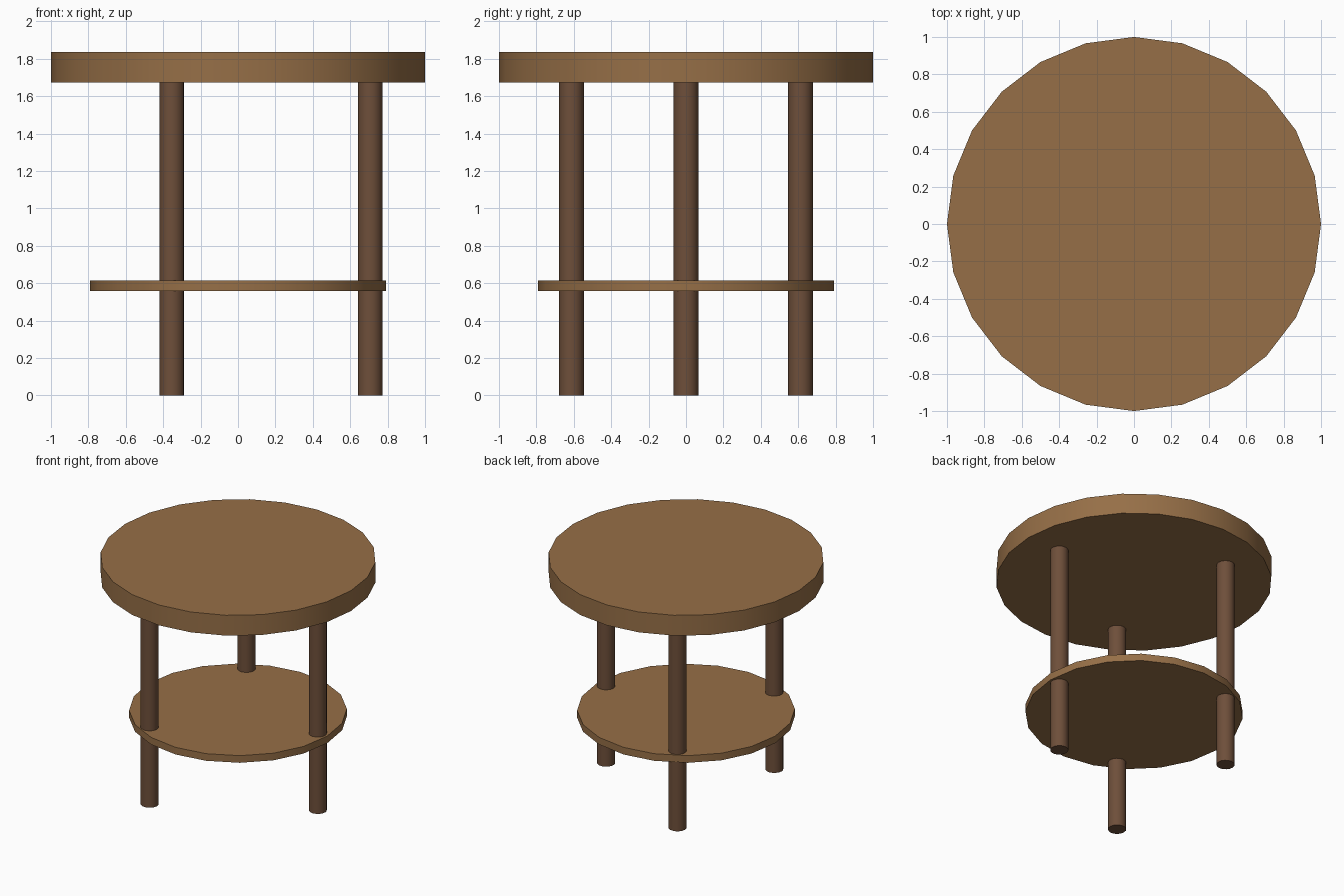
import bpy
import math

if "Cube" in bpy.data.objects:
    bpy.data.objects.remove(bpy.data.objects["Cube"])


def linear(c):
    c /= 255
    return c / 12.92 if c <= 0.04045 else ((c + 0.055) / 1.055) ** 2.4


def material(name, rgb):
    m = bpy.data.materials.new(name)
    m.diffuse_color = (*[linear(c) for c in rgb], 1)
    m.use_nodes = True
    m.node_tree.nodes["Principled BSDF"].inputs["Base Color"].default_value = m.diffuse_color
    return m


light_wood = material("light wood", (150, 111, 71))
dark_wood = material("dark wood", (110, 79, 58))


def disc(name, sides, radius, z0, z1, mat, x=0, y=0):
    # polygon prism with a vertex on the +x axis
    bpy.ops.mesh.primitive_cylinder_add(vertices=sides, radius=radius, depth=z1 - z0,
                                        location=(x, y, (z0 + z1) / 2))
    ob = bpy.context.object
    ob.name = name
    ob.data.materials.append(mat)
    bpy.ops.object.shade_smooth_by_angle(angle=math.radians(35))
    return ob


# table top and lower shelf
disc("table_top", 24, 1.0, 1.672, 1.835, light_wood)
disc("lower_shelf", 20, 0.79, 0.558, 0.615, light_wood)

# three legs evenly spaced on a circle, passing through the shelf
for i in range(3):
    a = math.radians(120 * i)
    disc(f"leg_{i + 1}", 16, 0.066, 0, 1.68, dark_wood,
         0.707 * math.cos(a), 0.707 * math.sin(a))
